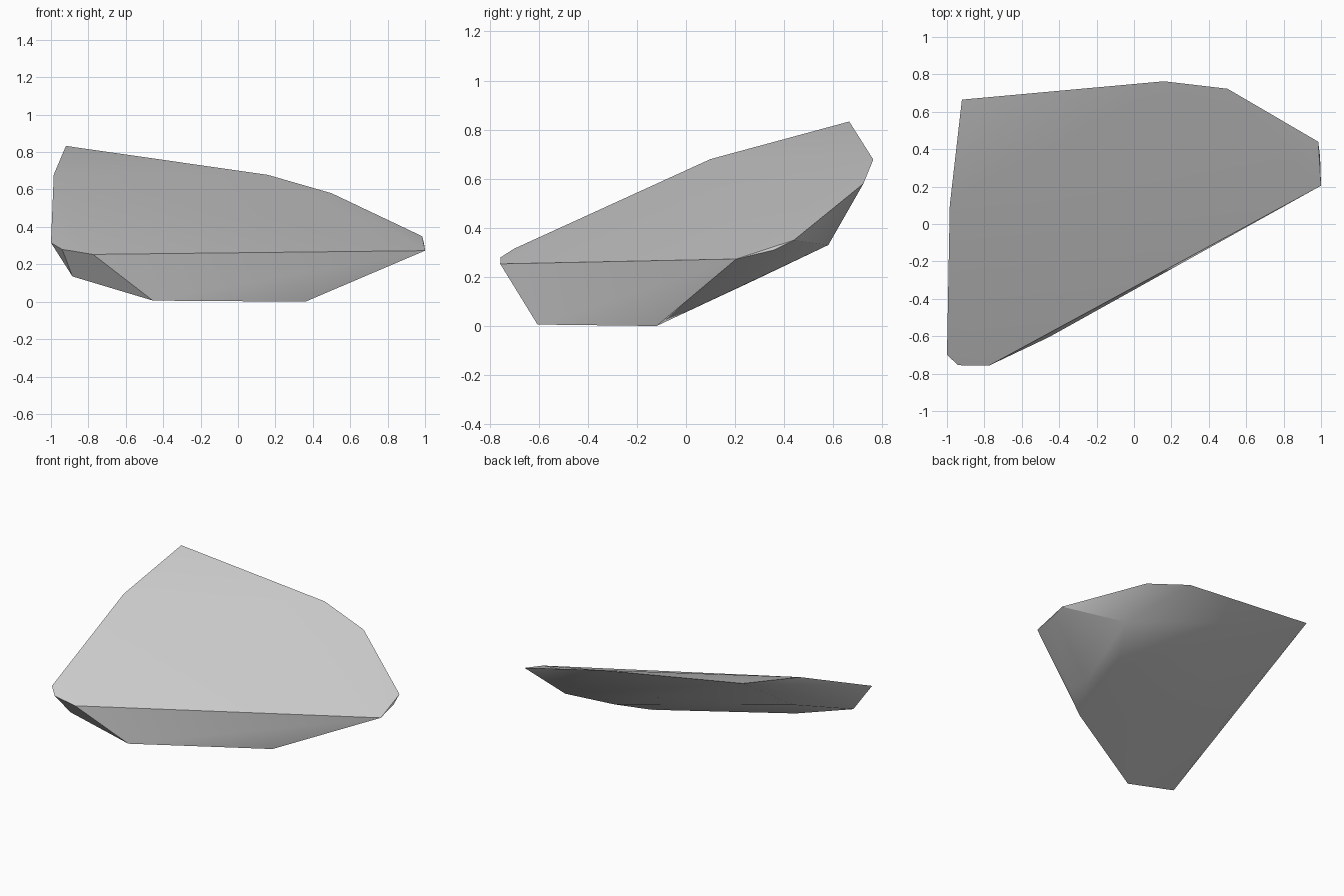
import bpy
import bmesh
import math

cube = bpy.data.objects.get("Cube")
if cube:
    bpy.data.objects.remove(cube, do_unlink=True)

# Plain grey stone
stone = bpy.data.materials.new("grey stone")
stone.use_nodes = True
colour = (0.6, 0.6, 0.6, 1)
stone.diffuse_color = colour
stone.node_tree.nodes["Principled BSDF"].inputs["Base Color"].default_value = colour

# Rim of the sloping upper face, anticlockwise from the back right corner
rim = [
    (-0.92, 0.665, 0.833), (-0.985, 0.10, 0.68), (-1.0, -0.70, 0.315),
    (-0.94, -0.755, 0.28), (-0.775, -0.757, 0.253), (1.0, 0.205, 0.273),
    (0.995, 0.36, 0.31), (0.985, 0.44, 0.35), (0.50, 0.723, 0.58),
    (0.16, 0.763, 0.678),
]
# Corners of the broken underside, then the points where it bulges
underside = [
    (-0.885, -0.65, 0.135), (-0.455, -0.605, 0.006), (0.36, -0.12, 0.0),
    (0.50, 0.12, 0.113), (0.56, 0.58, 0.33), (0.55, 0.0, 0.082),
    (0.38, 0.28, 0.187), (-0.83, -0.05, 0.38), (-0.10, 0.46, 0.435),
]

# Wrap the corners into one solid shard
bm = bmesh.new()
for corner in rim + underside:
    bm.verts.new(corner)
bmesh.ops.convex_hull(bm, input=bm.verts)
bmesh.ops.recalc_face_normals(bm, faces=bm.faces)
mesh = bpy.data.meshes.new("rock_shard")
bm.to_mesh(mesh)
bm.free()
mesh.materials.append(stone)

shard = bpy.data.objects.new("rock_shard", mesh)
bpy.context.collection.objects.link(shard)

# Soft shading across shallow facets, sharp broken edges
bpy.context.view_layer.objects.active = shard
shard.select_set(True)
bpy.ops.object.shade_smooth_by_angle(angle=math.radians(28))
